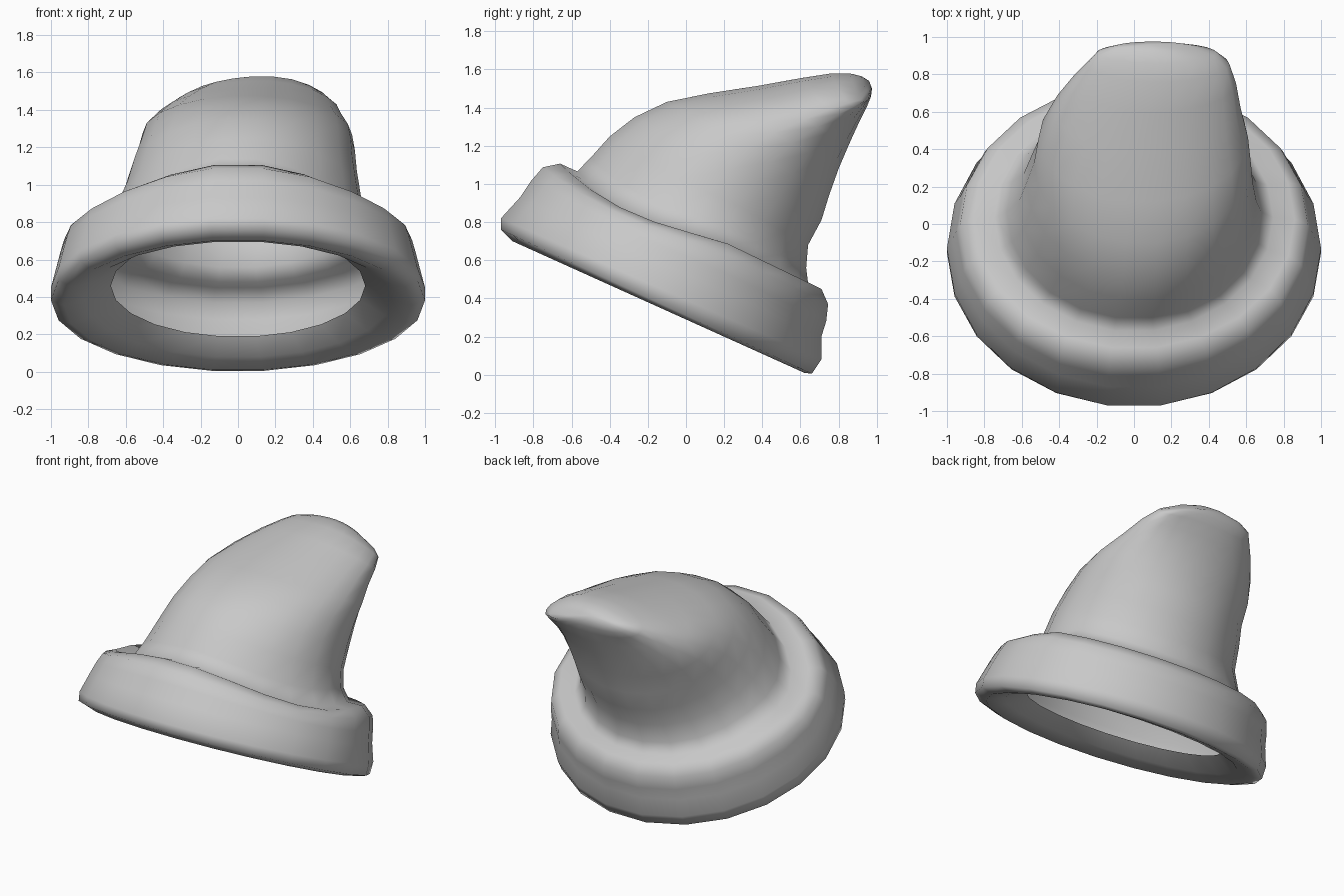
import bpy, bmesh, math

SIDES = 22

felt = bpy.data.materials.new("grey_felt")
felt.diffuse_color = (0.58, 0.58, 0.58, 1)


def ring_points(front_y, front_z, back_y, back_z, centre_x, half_x, sag, lean):
    """Tilted ellipse through a front and a back point.
    sag lowers the front quarters, lean lowers the sides, mostly the right."""
    grow = 1 / math.cos(math.pi / SIDES)
    cy, cz = (front_y + back_y) / 2, (front_z + back_z) / 2
    hy, hz = (front_y - back_y) / 2, (front_z - back_z) / 2
    points = []
    for i in range(SIDES):
        a = 2 * math.pi * (i + 0.5) / SIDES
        s, c = math.sin(a), math.cos(a) * grow
        drop = s * s * (sag * (0.3 + 1.2 * max(c, -0.25)) + lean * (0.6 + 0.4 * s))
        points.append((centre_x + half_x * s, cy + hy * c, cz + hz * c - drop))
    return points


def loft(name, rings, tip):
    """Skin a stack of rings and close it to a tip point."""
    bm = bmesh.new()
    loops = [[bm.verts.new(p) for p in ring_points(*r)] for r in rings]
    for low, high in zip(loops, loops[1:]):
        for i in range(SIDES):
            j = (i + 1) % SIDES
            bm.faces.new((low[i], low[j], high[j], high[i]))
    top = bm.verts.new(tip)
    for i in range(SIDES):
        bm.faces.new((loops[-1][i], loops[-1][(i + 1) % SIDES], top))
    for f in bm.faces:
        f.smooth = True
    mesh = bpy.data.meshes.new(name)
    bm.to_mesh(mesh)
    bm.free()
    mesh.materials.append(felt)
    obj = bpy.data.objects.new(name, mesh)
    bpy.context.collection.objects.link(obj)
    return obj


# Rings: front y, front z, back y, back z, centre x, half width, sag, lean
# Rolled brim: inner lip, underside, outer wall, top roll, crease
brim = [
    (-0.66, 0.73, 0.46, 0.19, 0, 0.68, 0, 0),
    (-0.78, 0.695, 0.51, 0.08, 0, 0.82, 0, 0),
    (-0.91, 0.70, 0.62, 0.01, 0, 0.93, 0, 0),
    (-0.97, 0.76, 0.66, 0.005, 0, 1.0, 0, 0),
    (-0.97, 0.82, 0.71, 0.08, 0, 1.0, 0, 0),
    (-0.87, 0.93, 0.71, 0.20, 0, 0.97, 0.01, 0),
    (-0.81, 1.02, 0.735, 0.28, 0, 0.95, 0.04, 0),
    (-0.75, 1.09, 0.745, 0.37, 0, 0.93, 0.08, 0),
    (-0.66, 1.11, 0.71, 0.45, 0, 0.86, 0.12, 0),
    (-0.57, 1.07, 0.64, 0.48, 0, 0.745, 0.13, 0),
]

# Crown: leaning back from the crease to a broad rounded tip
crown = [
    (-0.50, 1.14, 0.63, 0.56, 0, 0.68, 0.09, 0),
    (-0.40, 1.25, 0.64, 0.68, 0.02, 0.635, 0.04, 0),
    (-0.27, 1.35, 0.71, 0.81, 0.03, 0.605, 0.01, 0),
    (-0.10, 1.43, 0.75, 0.94, 0.045, 0.58, 0, 0),
    (0.12, 1.475, 0.80, 1.08, 0.05, 0.56, 0, 0.01),
    (0.38, 1.515, 0.86, 1.22, 0.07, 0.50, 0, 0.03),
    (0.60, 1.555, 0.91, 1.33, 0.105, 0.44, 0, 0.05),
    (0.76, 1.58, 0.95, 1.41, 0.13, 0.38, 0, 0.07),
    (0.86, 1.58, 0.97, 1.46, 0.12, 0.32, 0, 0.08),
    (0.92, 1.565, 0.975, 1.50, 0.10, 0.20, 0, 0.04),
]

loft("felt_hat", brim + crown, tip=(0.08, 0.96, 1.54))
